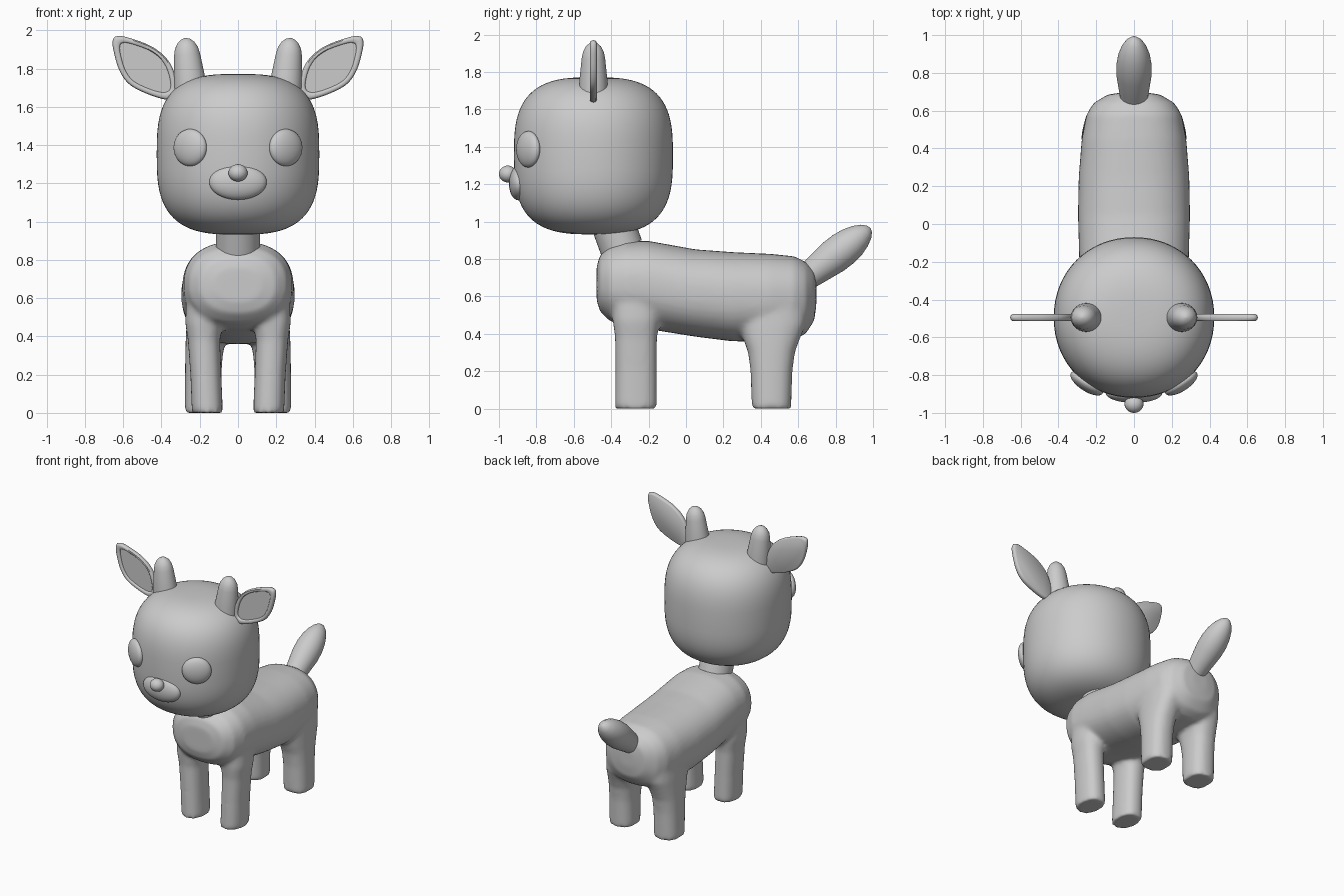
import bpy, bmesh, math
from mathutils import Vector, Matrix

if "Cube" in bpy.data.objects:
    bpy.data.objects.remove(bpy.data.objects["Cube"])


def ring(c, u, v, n=40, e=2.0):
    """Superellipse ring round c with half-axis vectors u and v."""
    c, u, v = Vector(c), Vector(u), Vector(v)
    pts = []
    for i in range(n):
        a = 2 * math.pi * i / n
        ca, sa = math.cos(a), math.sin(a)
        pts.append(c + u * math.copysign(abs(ca) ** (2 / e), ca)
                   + v * math.copysign(abs(sa) ** (2 / e), sa))
    return pts


def loft(bm, rings):
    """Skin a list of equal-length rings and cap both ends."""
    vs = [[bm.verts.new(p) for p in r] for r in rings]
    n = len(vs[0])
    for a, b in zip(vs, vs[1:]):
        for i in range(n):
            bm.faces.new((a[i], a[(i + 1) % n], b[(i + 1) % n], b[i]))
    bm.faces.new(vs[0])
    bm.faces.new(vs[-1])


def finish(name, bm, angle=40):
    bmesh.ops.recalc_face_normals(bm, faces=bm.faces)
    me = bpy.data.meshes.new(name)
    bm.to_mesh(me)
    bm.free()
    ob = bpy.data.objects.new(name, me)
    bpy.context.collection.objects.link(ob)
    bpy.ops.object.select_all(action='DESELECT')
    ob.select_set(True)
    bpy.context.view_layer.objects.active = ob
    bpy.ops.object.shade_smooth_by_angle(angle=math.radians(angle))
    return ob


def lathe(name, base, axis, profile, sx=1.0, sy=1.0):
    """Round part along an axis from (distance, radius) pairs."""
    base, w = Vector(base), Vector(axis).normalized()
    v = Vector((1, 0, 0)).cross(w).normalized()
    u = v.cross(w)
    bm = bmesh.new()
    loft(bm, [ring(base + w * d, u * r * sx, v * r * sy) for d, r in profile])
    return finish(name, bm)


def ellipsoid(name, c, radii, turn=0.0):
    bm = bmesh.new()
    m = (Matrix.Translation(c) @ Matrix.Rotation(turn, 4, 'Z')
         @ Matrix.Diagonal((*radii, 1)))
    bmesh.ops.create_uvsphere(bm, u_segments=32, v_segments=20, radius=1, matrix=m)
    return finish(name, bm, 60)


def smooth_path(pts, steps=5):
    """Closed Catmull-Rom curve through 2D points."""
    out, n = [], len(pts)
    P = [Vector(p) for p in pts]
    for i in range(n):
        a, b, c, d = P[i - 1], P[i], P[(i + 1) % n], P[(i + 2) % n]
        for k in range(steps):
            t = k / steps
            out.append(0.5 * (2 * b + (c - a) * t + (2 * a - 5 * b + 4 * c - d) * t * t
                              + (3 * b - a - 3 * c + d) * t ** 3))
    return out


# Body and four legs, fused into one soft skin
bm = bmesh.new()
trunk = [(-.478, .58, .76, .12), (-.46, .52, .82, .20), (-.41, .47, .868, .255),
         (-.32, .44, .897, .283), (-.2, .425, .897, .29), (.05, .385, .852, .297),
         (.25, .36, .837, .293), (.45, .36, .828, .277), (.58, .37, .815, .252),
         (.64, .40, .785, .215), (.685, .47, .74, .14), (.697, .55, .68, .06)]
loft(bm, [ring((0, y, (b + t) / 2), (w, 0, 0), (0, 0, (t - b) / 2), e=2.35)
          for y, b, t, w in trunk])
# legs: z, centre x, centre y, half width, half depth
front = [(0, .16, -.267, .081, .112), (.2, .168, -.267, .081, .111),
         (.38, .178, -.267, .084, .112), (.47, .178, -.267, .098, .125),
         (.60, .165, -.265, .105, .135)]
hind = [(0, .183, .457, .095, .105), (.2, .182, .457, .095, .112),
        (.3, .178, .457, .098, .125), (.37, .17, .457, .104, .15),
        (.45, .16, .46, .11, .18), (.58, .15, .46, .11, .19)]
for s in (-1, 1):
    for leg in (front, hind):
        loft(bm, [ring((s * x, y, z), (rx, 0, 0), (0, ry, 0), e=2.4)
                  for z, x, y, rx, ry in leg])
body = finish("body_and_legs", bm)
rem = body.modifiers.new("fuse", 'REMESH')
rem.mode, rem.voxel_size, rem.use_smooth_shade = 'VOXEL', 0.014, True
sm = body.modifiers.new("soften", 'SMOOTH')
sm.factor, sm.iterations = 0.5, 9

# Tail
lathe("tail", (0, .63, .69), (0, .355, .275),
      [(0, .066), (.1, .08), (.2, .093), (.27, .093), (.33, .084), (.38, .068),
       (.42, .046), (.443, .023), (.45, .003)])

# Neck, tilted forward
tilt = math.radians(20)
lathe("neck", (0, -.345, .862), (0, -math.sin(tilt), math.cos(tilt)),
      [(0, .116), (.2, .116)])

# Head: boxy profile, round in plan
prof = []
for i in range(41):
    a = -math.pi / 2 + math.pi * i / 40
    c, s = max(math.cos(a), 1e-4), math.sin(a)
    prof.append((.42 * math.copysign(abs(s) ** (2 / 3), s), .425 * c ** (2 / 3)))
bm = bmesh.new()
loft(bm, [ring((0, -.495, 1.352 + h), (r, 0, 0), (0, r, 0), 64, 2.08) for h, r in prof])
finish("head", bm, 60)

# Muzzle and nose
ellipsoid("muzzle", (0, -.895, 1.206), (.15, .052, .092))
ellipsoid("nose", (0, -.953, 1.255), (.05, .047, .045))

# Ear outline (x, z), right side
outline = smooth_path([(.655, 1.945), (.638, 1.968), (.585, 1.965), (.46, 1.92),
                       (.375, 1.855), (.33, 1.77), (.315, 1.67), (.36, 1.637),
                       (.46, 1.662), (.565, 1.715), (.62, 1.79), (.65, 1.89)])
mid = Vector((.485, 1.81))
# scale and depth of each ring, from the back round to the recessed inside
layers = [(.92, .018), (.975, .013), (1, 0), (.975, -.013), (.94, -.018),
          (.82, -.018), (.79, -.014), (.78, -.006)]

for s, side in ((-1, "left"), (1, "right")):
    # Eye, turned to follow the head
    ellipsoid("eye_" + side, (s * .25, -.843, 1.387), (.1, .042, .097), s * math.radians(33))
    # Horn, leaning outward
    lathe("horn_" + side, (s * .243, -.495, 1.64), (s * .10, 0, 1),
          [(0, .088), (.12, .081), (.235, .068), (.27, .06), (.298, .044),
           (.315, .024), (.322, .003)], sy=.92)
    # Ear
    bm = bmesh.new()
    loft(bm, [[Vector((s * (mid + (p - mid) * k).x, -.495 + d, (mid + (p - mid) * k).y))
               for p in outline] for k, d in layers])
    finish("ear_" + side, bm, 50)
